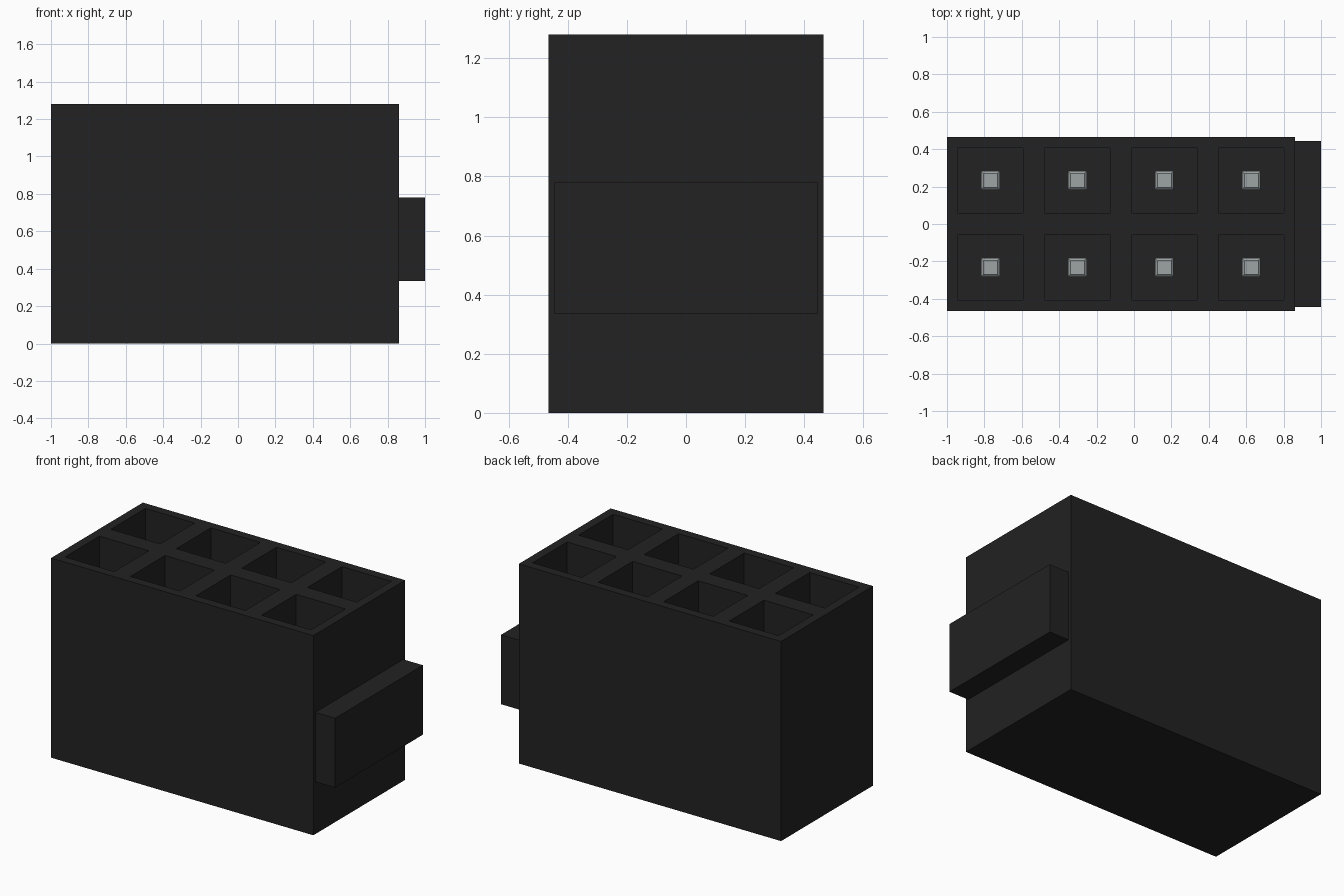
import bpy, bmesh
from mathutils import Vector

cube = bpy.data.objects.get("Cube")
if cube:
    bpy.data.objects.remove(cube, do_unlink=True)


def material(name, rgb, metallic=0.0):
    mat = bpy.data.materials.new(name)
    mat.use_nodes = True
    mat.diffuse_color = (*rgb, 1)
    bsdf = mat.node_tree.nodes["Principled BSDF"]
    bsdf.inputs["Base Color"].default_value = (*rgb, 1)
    return mat


black = material("black plastic", (0.016, 0.016, 0.016))
silver = material("silver metal", (0.34, 0.37, 0.37))


def box_mesh(lo, hi):
    bm = bmesh.new()
    bmesh.ops.create_cube(bm, size=1)
    lo, hi = Vector(lo), Vector(hi)
    for v in bm.verts:
        v.co = (lo + hi) / 2 + v.co * (hi - lo)
    return bm


def finish(bm, name, mat):
    bmesh.ops.recalc_face_normals(bm, faces=bm.faces)
    mesh = bpy.data.meshes.new(name)
    bm.to_mesh(mesh)
    bm.free()
    mesh.materials.append(mat)
    obj = bpy.data.objects.new(name, mesh)
    bpy.context.scene.collection.objects.link(obj)
    return obj


PITCH, WALL, HEIGHT, FLOOR = 0.465, 0.0575, 1.28, 0.2
COLS, ROWS = 4, 2
LEFT, FRONT = -1.0, -PITCH
RIGHT = LEFT + COLS * PITCH

# Housing: the top is divided into cells, each inset and sunk into a socket
bm = box_mesh((LEFT, FRONT, 0), (RIGHT, -FRONT, HEIGHT))


def top_faces():
    bm.normal_update()
    return [f for f in bm.faces if f.normal.z > 0.9]


def cut_top(point, normal):
    faces = top_faces()
    geom = set(faces)
    for f in faces:
        geom.update(f.edges)
        geom.update(f.verts)
    bmesh.ops.bisect_plane(bm, geom=list(geom), plane_co=point, plane_no=normal)


for i in range(1, COLS):
    cut_top((LEFT + i * PITCH, 0, 0), (1, 0, 0))
cut_top((0, 0, 0), (0, 1, 0))

cells = top_faces()
bmesh.ops.inset_individual(bm, faces=cells, thickness=WALL, use_even_offset=True)
bmesh.ops.inset_individual(bm, faces=cells, thickness=0, depth=FLOOR - HEIGHT)
finish(bm, "housing", black)

# Latch block on the side
finish(box_mesh((RIGHT, -0.445, 0.335), (1, 0.445, 0.78)), "side_latch", black)

# Contact pins with chamfered tips, one in each socket
for i in range(COLS):
    for j in range(ROWS):
        x = LEFT + (i + 0.5) * PITCH
        y = FRONT + (j + 0.5) * PITCH
        bm = box_mesh((x - 0.05, y - 0.05, FLOOR), (x + 0.05, y + 0.05, 0.85))
        rim = [e for e in bm.edges if all(v.co.z > 0.8 for v in e.verts)]
        bmesh.ops.bevel(bm, geom=rim, offset=0.012, segments=1, affect='EDGES')
        finish(bm, f"pin_{i + 1}_{j + 1}", silver)
